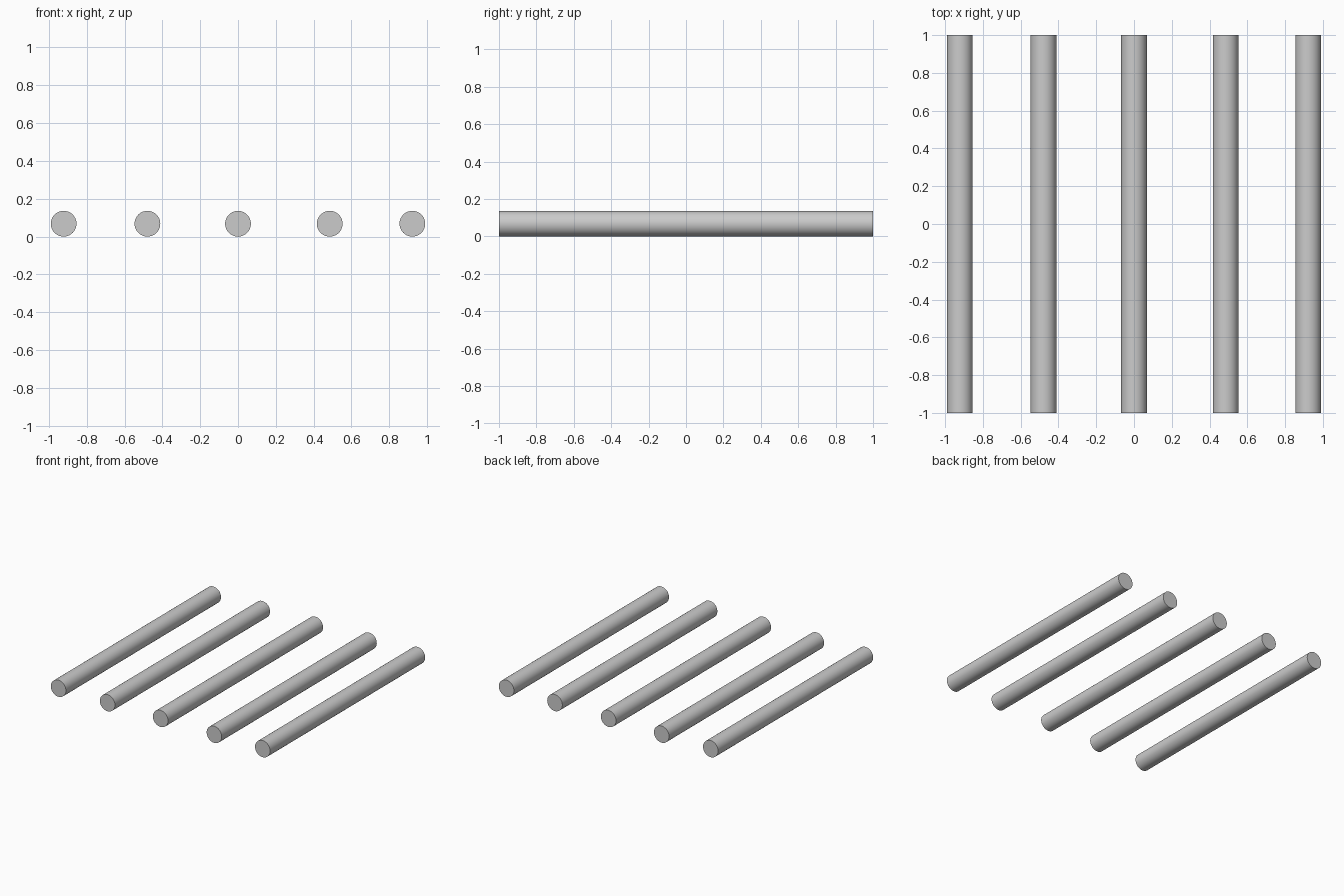
import bpy
import math

if "Cube" in bpy.data.objects:
    bpy.data.objects.remove(bpy.data.objects["Cube"])

RADIUS = 0.068
LENGTH = 2.0


def rod(name, x):
    # Round bar lying along y, resting on the ground
    bpy.ops.mesh.primitive_cylinder_add(
        vertices=64, radius=RADIUS, depth=LENGTH,
        location=(x, 0, RADIUS), rotation=(math.pi / 2, 0, 0))
    obj = bpy.context.object
    obj.name = name
    bpy.ops.object.shade_smooth_by_angle(angle=math.radians(30))


# Row of five parallel rods, slightly uneven spacing
for i, x in enumerate((-0.922, -0.479, 0.0, 0.485, 0.922), 1):
    rod(f"rod_{i}", x)
